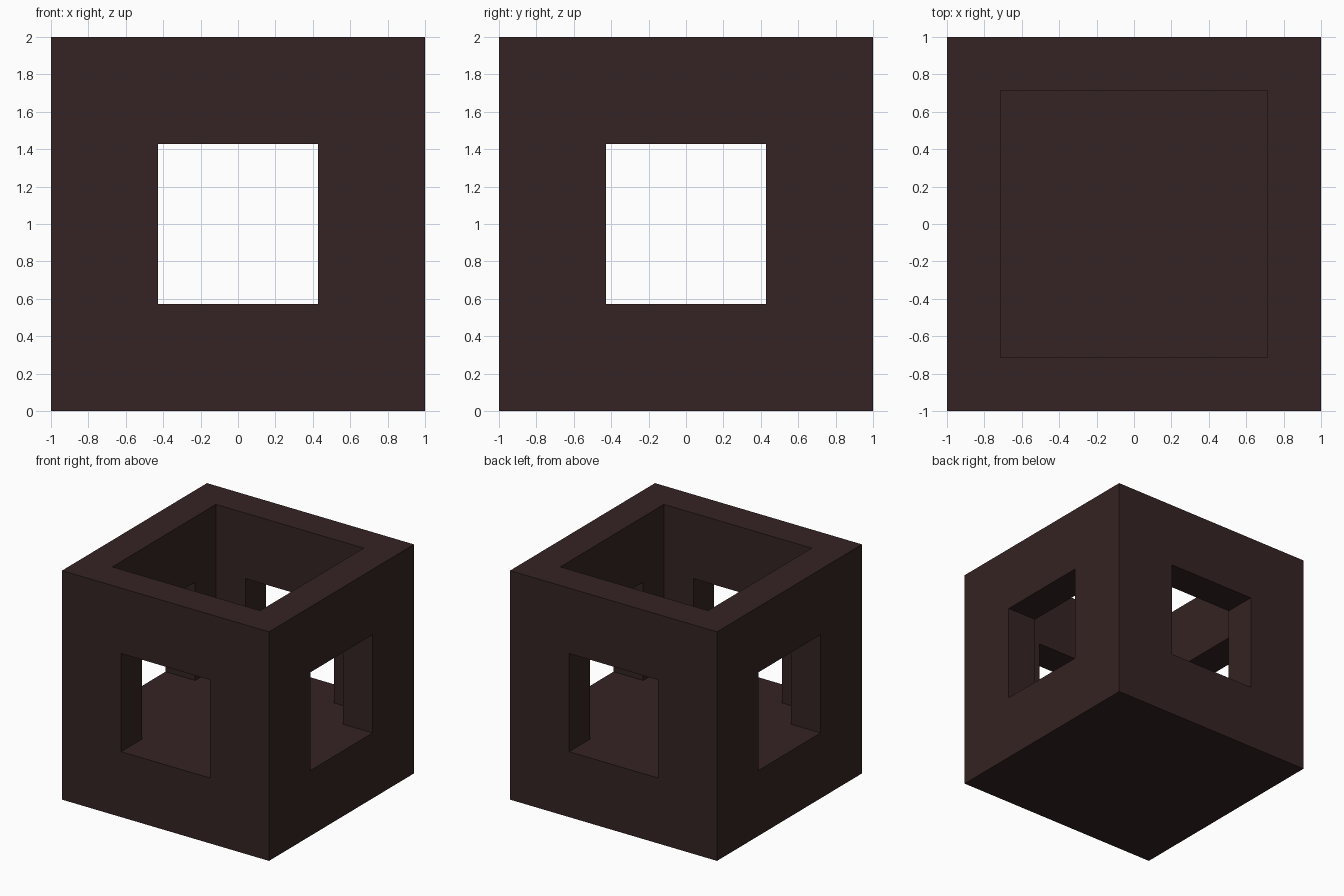
import bpy
import bmesh
from mathutils import Vector

default = bpy.data.objects.get("Cube")
if default:
    bpy.data.objects.remove(default, do_unlink=True)

UNIT = 2 / 7            # wall thickness
CAVITY = 2.5 * UNIT     # half width of the hollow
WINDOW = 1.5 * UNIT     # half width of the openings
FLOOR = 2 * UNIT        # floor and sill height

brown = bpy.data.materials.new("dark brown")
brown.use_nodes = True
colour = (0.036, 0.017, 0.017, 1)
brown.diffuse_color = colour
brown.node_tree.nodes["Principled BSDF"].inputs["Base Color"].default_value = colour


def box(name, low, high):
    """Box between two opposite corners."""
    low, high = Vector(low), Vector(high)
    bm = bmesh.new()
    bmesh.ops.create_cube(bm, size=1)
    for v in bm.verts:
        v.co = [high[i] if v.co[i] > 0 else low[i] for i in range(3)]
    mesh = bpy.data.meshes.new(name)
    bm.to_mesh(mesh)
    bm.free()
    mesh.materials.append(brown)
    obj = bpy.data.objects.new(name, mesh)
    bpy.context.collection.objects.link(obj)
    return obj


def cut(target, cutter):
    """Subtract the cutter, then discard it."""
    cutter.hide_render = True
    mod = target.modifiers.new("cut", "BOOLEAN")
    mod.operation = "DIFFERENCE"
    mod.solver = "EXACT"
    mod.object = cutter
    bpy.context.view_layer.objects.active = target
    bpy.ops.object.modifier_apply(modifier=mod.name)
    bpy.data.objects.remove(cutter, do_unlink=True)


# Solid outer block
block = box("hollow_block", (-1, -1, 0), (1, 1, 2))

# Hollow open at the top
cut(block, box("cavity_cutter", (-CAVITY, -CAVITY, FLOOR), (CAVITY, CAVITY, 3)))

# Square openings through opposite walls, level with the floor
top = FLOOR + 2 * WINDOW
cut(block, box("side_window_cutter", (-2, -WINDOW, FLOOR), (2, WINDOW, top)))
cut(block, box("front_window_cutter", (-WINDOW, -2, FLOOR), (WINDOW, 2, top)))
